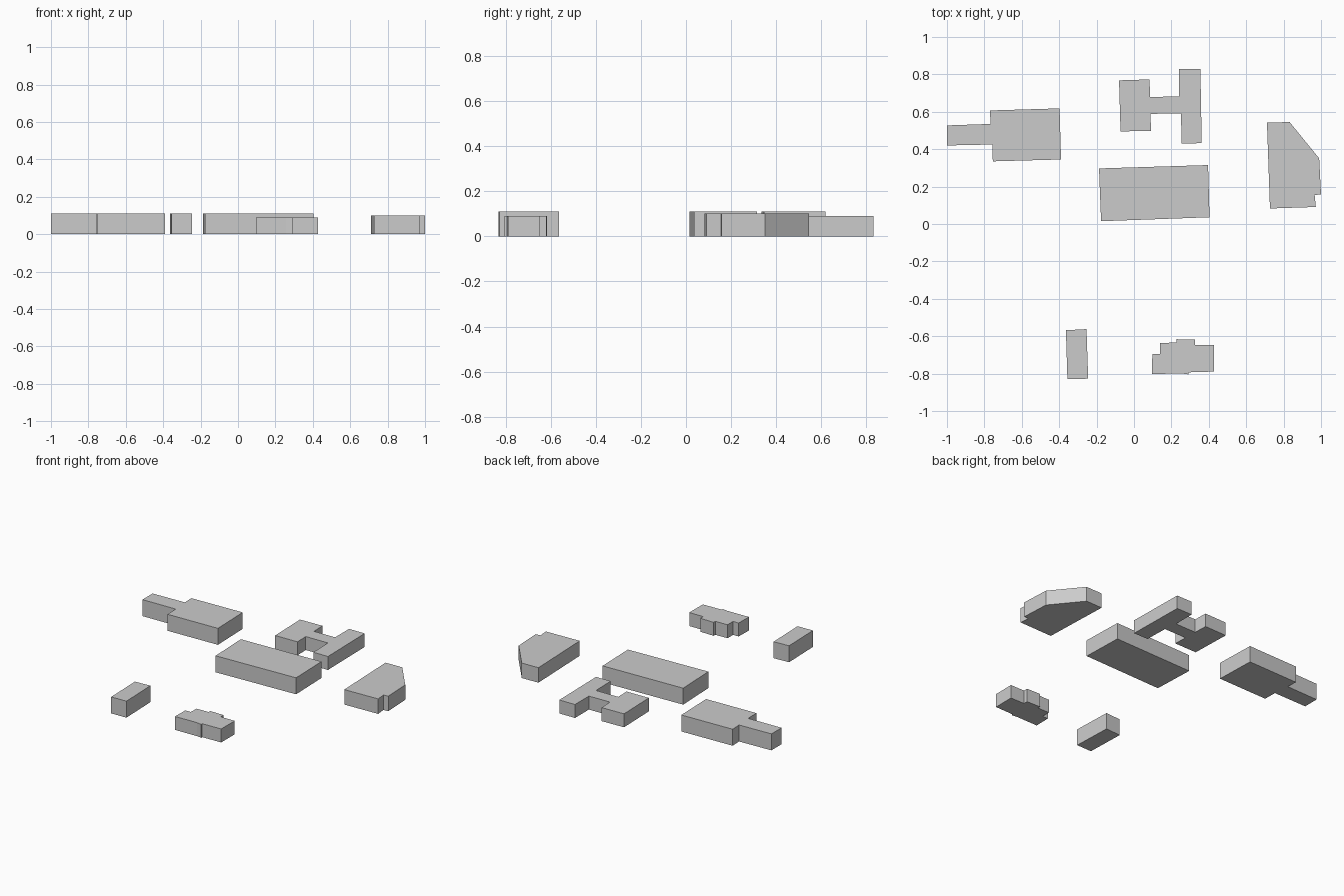
import bpy, bmesh

SHIFT_Y = -0.005


def block(name, outline, height):
    """Extrude a footprint outline straight up from the ground."""
    bm = bmesh.new()
    base = bm.faces.new([bm.verts.new((x, y + SHIFT_Y, 0)) for x, y in outline])
    top = bmesh.ops.extrude_face_region(bm, geom=[base], use_keep_orig=True)["geom"]
    bmesh.ops.translate(bm, vec=(0, 0, height),
                        verts=[v for v in top if isinstance(v, bmesh.types.BMVert)])
    bmesh.ops.recalc_face_normals(bm, faces=bm.faces)
    mesh = bpy.data.meshes.new(name)
    bm.to_mesh(mesh)
    bm.free()
    obj = bpy.data.objects.new(name, mesh)
    bpy.context.collection.objects.link(obj)
    return obj


# Large central hall
block("central_hall", [(-.187, .302), (.396, .320), (.404, .041), (-.176, .020)], .11)

# Hall with a narrow wing to the west
block("west_hall", [(-1, .532), (-.767, .540), (-.770, .612), (-.398, .623),
                    (-.390, .350), (-.755, .340), (-.757, .430), (-1, .425)], .11)

# H-shaped building
block("h_building", [(-.080, .773), (.083, .778), (.086, .684), (.240, .687),
                     (.240, .834), (.355, .835), (.362, .437), (.255, .436),
                     (.251, .596), (.088, .594), (.091, .503), (-.072, .500)], .09)

# East building with a chamfered corner and a small notch
block("east_building", [(.711, .547), (.832, .550), (.990, .356), (1, .163),
                        (.966, .160), (.972, .096), (.727, .088)], .10)

# Small plain building to the south
block("south_shed", [(-.364, -.563), (-.254, -.557), (-.245, -.822), (-.356, -.825)], .11)

# Small stepped building to the south
block("south_house", [(.098, -.690), (.138, -.690), (.139, -.631), (.227, -.629),
                      (.227, -.611), (.326, -.613), (.326, -.642), (.429, -.642),
                      (.428, -.784), (.291, -.788), (.291, -.799), (.257, -.794),
                      (.096, -.797)], .09)
